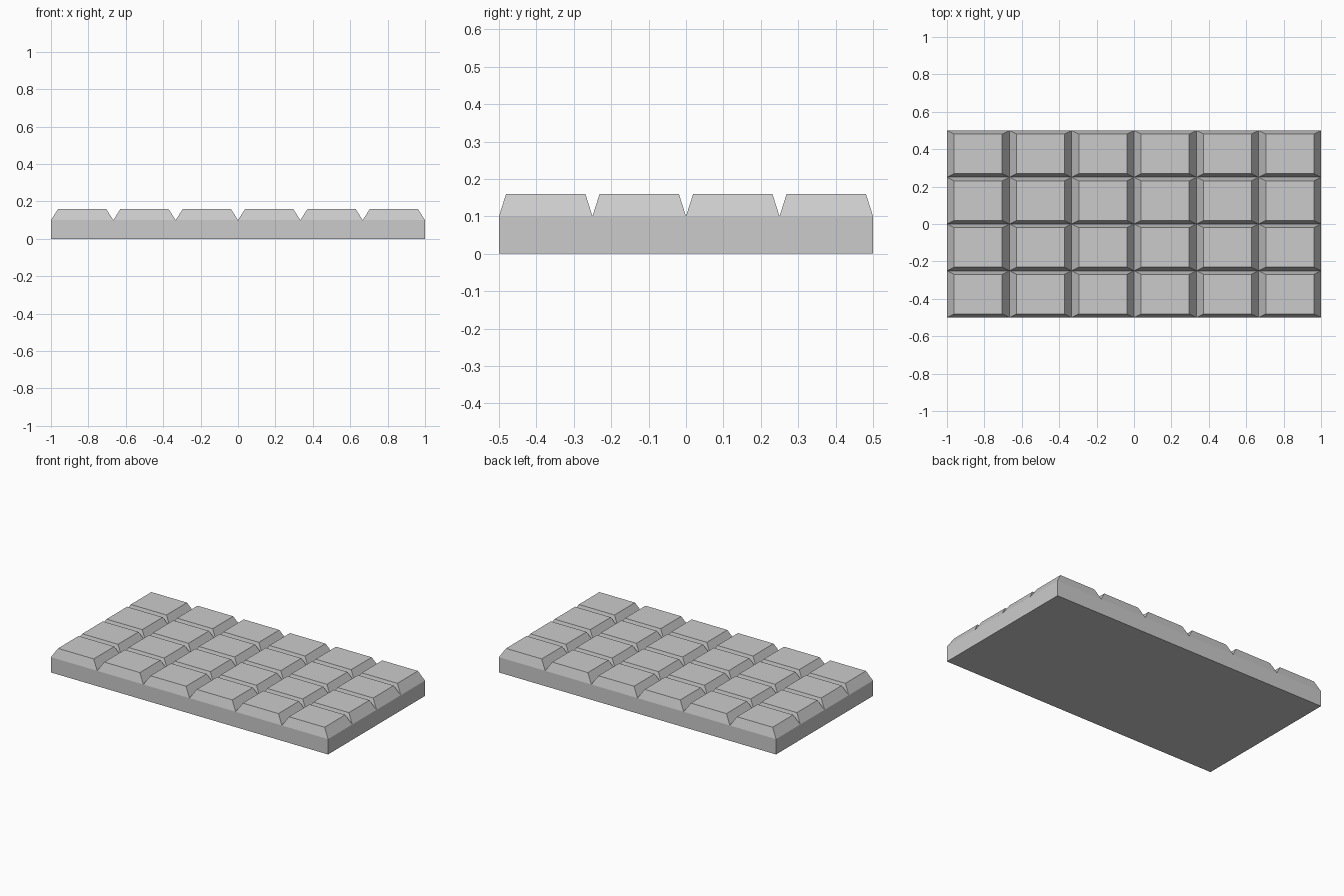
import bpy, bmesh
from mathutils import Matrix

if "Cube" in bpy.data.objects:
    bpy.data.objects.remove(bpy.data.objects["Cube"])

COLS, ROWS = 6, 4
BASE_Z, TOP_Z = 0.10, 0.16
INSET_X, INSET_Y = 0.038, 0.019

bm = bmesh.new()

# grid of break lines at the bottom of the grooves
bmesh.ops.create_grid(bm, x_segments=COLS, y_segments=ROWS, size=1.0,
                      matrix=Matrix.Translation((0, 0, BASE_Z)) @ Matrix.Diagonal((1, 0.5, 1, 1)))
rim = [e for e in bm.edges if e.is_boundary]

# solid slab below: walls from the rim, closed underneath
walls = bmesh.ops.extrude_edge_only(bm, edges=rim)["geom"]
for v in walls:
    if isinstance(v, bmesh.types.BMVert):
        v.co.z = 0
bmesh.ops.holes_fill(bm, edges=[e for e in bm.edges if e.is_boundary], sides=0)

# raised bevelled pieces, one on each grid cell
cells = [f for f in bm.faces if all(abs(v.co.z - BASE_Z) < 1e-5 for v in f.verts)]
tops = bmesh.ops.extrude_discrete_faces(bm, faces=cells)["faces"]
for f in tops:
    c = f.calc_center_median()
    for v in f.verts:
        v.co.x += INSET_X if v.co.x < c.x else -INSET_X
        v.co.y += INSET_Y if v.co.y < c.y else -INSET_Y
        v.co.z = TOP_Z

bmesh.ops.recalc_face_normals(bm, faces=bm.faces)
mesh = bpy.data.meshes.new("segmented_bar")
bm.to_mesh(mesh)
bm.free()
bpy.context.collection.objects.link(bpy.data.objects.new("segmented_bar", mesh))
